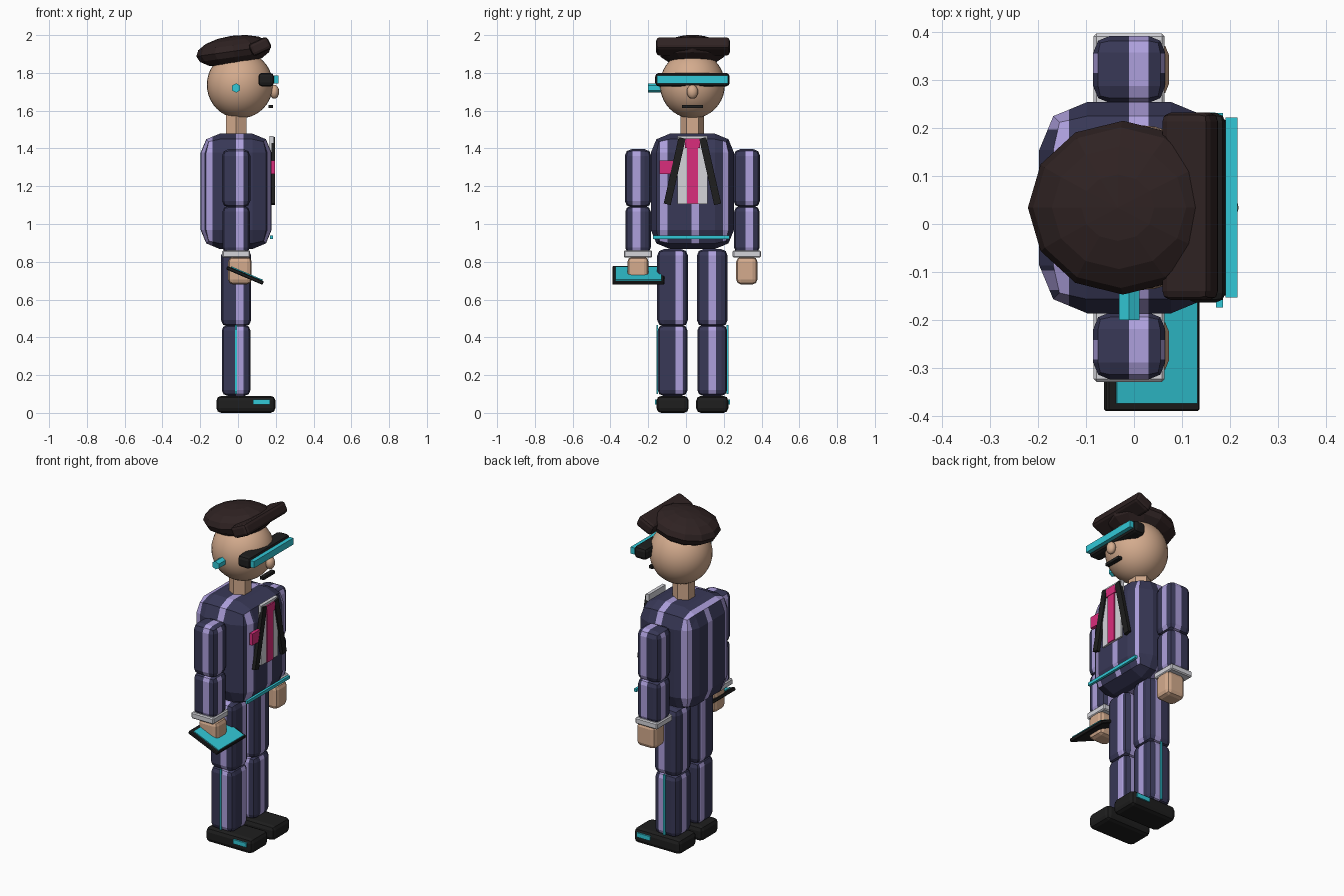
import bpy
import bmesh
from math import radians
from mathutils import Matrix, Vector, Euler

if "Cube" in bpy.data.objects:
    bpy.data.objects.remove(bpy.data.objects["Cube"], do_unlink=True)

CX, CY = -0.01, 0.034      # body axis
HALF_STRIPE = 0.02


def material(name, rgb):
    m = bpy.data.materials.new(name)
    m.use_nodes = True
    m.diffuse_color = (*rgb, 1)
    node = next(n for n in m.node_tree.nodes if n.type == 'BSDF_PRINCIPLED')
    node.inputs["Base Color"].default_value = (*rgb, 1)
    return m


navy = material("navy_cloth", (0.04, 0.04, 0.095))
lilac = material("lilac_stripe", (0.42, 0.35, 0.72))
skin = material("skin", (0.66, 0.41, 0.27))
black = material("black", (0.013, 0.013, 0.013))
brown = material("dark_brown", (0.028, 0.016, 0.016))
cyan = material("cyan", (0.032, 0.58, 0.68))
pink = material("pink", (0.70, 0.026, 0.20))
white = material("pale_grey", (0.66, 0.66, 0.70))


def finish(name, bm, mats, smooth=False):
    mesh = bpy.data.meshes.new(name)
    bmesh.ops.recalc_face_normals(bm, faces=bm.faces)
    for f in bm.faces:
        f.smooth = smooth
    bm.to_mesh(mesh)
    bm.free()
    for m in mats:
        mesh.materials.append(m)
    obj = bpy.data.objects.new(name, mesh)
    bpy.context.collection.objects.link(obj)
    return obj


def box_mesh(size, centre, bevel=0, segments=2, rot=(0, 0, 0)):
    bm = bmesh.new()
    bmesh.ops.create_cube(bm, size=1)
    bmesh.ops.scale(bm, vec=size, verts=bm.verts)
    if bevel:
        bmesh.ops.bevel(bm, geom=bm.edges[:], offset=bevel, segments=segments,
                        profile=0.5, affect='EDGES', clamp_overlap=True)
    turn = Euler([radians(a) for a in rot]).to_matrix().to_4x4()
    bm.transform(Matrix.Translation(centre) @ turn)
    return bm


def box(name, mat, size, centre, bevel=0, segments=2, rot=(0, 0, 0)):
    return finish(name, box_mesh(size, centre, bevel, segments, rot), [mat])


def striped_box(name, size, centre, bevel, x_stripes, y_stripes):
    """Bevelled cloth block with pinstripes cut into its faces."""
    bm = box_mesh(size, centre, bevel)
    for axis, stripes in enumerate((x_stripes, y_stripes)):
        normal = Vector((axis == 0, axis == 1, 0))
        for s in stripes:
            for edge in (s - HALF_STRIPE, s + HALF_STRIPE):
                bmesh.ops.bisect_plane(bm, geom=bm.verts[:] + bm.edges[:] + bm.faces[:],
                                       plane_co=normal * edge, plane_no=normal, dist=1e-5)
    bm.normal_update()
    for f in bm.faces:
        n, c = f.normal, f.calc_center_median()
        faces_x = abs(n.x) > abs(n.y) and abs(n.x) > abs(n.z)
        pos, stripes = (c.y, y_stripes) if faces_x else (c.x, x_stripes)
        f.material_index = int(any(abs(pos - s) < HALF_STRIPE for s in stripes))
    return finish(name, bm, [navy, lilac])


def ball(name, mat, radii, centre, segments, rings, smooth, tilt=0):
    bm = bmesh.new()
    bmesh.ops.create_uvsphere(bm, u_segments=segments, v_segments=rings, radius=1)
    bmesh.ops.scale(bm, vec=radii, verts=bm.verts)
    bm.transform(Matrix.Translation(centre) @ Matrix.Rotation(radians(tilt), 4, 'Y'))
    return finish(name, bm, [mat], smooth)


def hex_prism(name, mat, radius, depth, centre, rot):
    bm = bmesh.new()
    bmesh.ops.create_cone(bm, cap_ends=True, segments=6, radius1=radius,
                          radius2=radius, depth=depth)
    turn = Euler([radians(a) for a in rot]).to_matrix().to_4x4()
    bm.transform(Matrix.Translation(centre) @ turn)
    return finish(name, bm, [mat])


# Head and neck
ball("head", skin, (0.175, 0.172, 0.178), (0.01, CY, 1.737), 32, 20, True)
ball("nose", skin, (0.025, 0.03, 0.037), (0.193, CY, 1.70), 12, 8, True)
box("mouth", black, (0.025, 0.11, 0.017), (0.174, CY, 1.622))
hex_prism("neck", skin, 0.062, 0.15, (CX, CY, 1.52), (0, 0, 0))
hex_prism("ear_piece", cyan, 0.025, 0.075, (CX, -0.163, 1.72), (90, 0, 0))

# Visor and cap
box("visor_frame", black, (0.083, 0.395, 0.072), (0.149, CY, 1.764), 0.02)
box("visor_lens", cyan, (0.025, 0.375, 0.04), (0.203, CY, 1.765))
ball("cap_crown", brown, (0.2, 0.181, 0.082), (-0.023, CY, 1.915), 12, 8, False, -8)
box("cap_brim", brown, (0.11, 0.39, 0.07), (0.117, CY + 0.003, 1.94), 0.018, rot=(0, -25, 0))

# Jacket body
striped_box("torso", (0.375, 0.44, 0.61), (CX, CY, 1.173), 0.1,
            (-0.155, 0.01), (-0.117, 0.05, 0.217))
box("belt_line", cyan, (0.015, 0.405, 0.018), (0.178, CY - 0.005, 0.93))

# Shirt, tie, lapels and pocket square
box("shirt_front", white, (0.02, 0.16, 0.36), (0.178, CY, 1.287))
box("tie", pink, (0.02, 0.058, 0.345), (0.185, CY, 1.28))
box("tie_knot", pink, (0.024, 0.08, 0.05), (0.185, CY, 1.427))
box("pocket_square", pink, (0.02, 0.075, 0.07), (0.185, -0.102, 1.30))
for side, label in ((-1, "right"), (1, "left")):
    box(label + "_lapel", black, (0.02, 0.038, 0.36), (0.187, CY + side * 0.094, 1.28),
        rot=(side * 12.7, 0, 0))

# Limbs, one set per side
for side, label, arm_shift, leg_shift in ((-1, "right", -0.008, 0.035),
                                          (1, "left", 0.013, 0.0)):
    arm, leg = CY + side * 0.288, CY + side * 0.105
    outside = leg + side * 0.081
    striped_box(label + "_upper_arm", (0.15, 0.14, 0.308), (CX, arm, 1.242), 0.035,
                (0.01,), (arm + arm_shift,))
    striped_box(label + "_forearm", (0.145, 0.135, 0.25), (CX, arm, 0.97), 0.03,
                (0.01,), (arm + arm_shift,))
    box(label + "_cuff", white, (0.148, 0.15, 0.038), (CX, arm, 0.841), 0.006, 1)
    box(label + "_hand", skin, (0.125, 0.112, 0.145), (0.01, arm, 0.753), 0.025)
    striped_box(label + "_thigh", (0.16, 0.163, 0.41), (CX, leg, 0.662), 0.035,
                (0.01,), (leg + leg_shift,))
    striped_box(label + "_shin", (0.152, 0.158, 0.375), (CX, leg, 0.278), 0.03,
                (0.01,), (leg + leg_shift,))
    box(label + "_leg_piping", cyan, (0.012, 0.009, 0.365), (CX, outside, 0.283))
    box(label + "_shoe", black, (0.312, 0.17, 0.09), (0.042, leg, 0.045), 0.025)
    box(label + "_shoe_light", cyan, (0.09, 0.012, 0.026), (0.125, leg + side * 0.087, 0.057))

# Tablet held in the right hand
tilt = (0, 23, 0)
middle = Vector((0.037, -0.252, 0.728))
up = Euler([radians(a) for a in tilt]).to_matrix() @ Vector((0, 0, 1))
box("tablet", black, (0.21, 0.276, 0.02), middle, 0.004, 1, tilt)
box("tablet_screen", cyan, (0.182, 0.243, 0.006), middle + up * 0.0105 + Vector((0.006, 0, 0)), rot=tilt)
